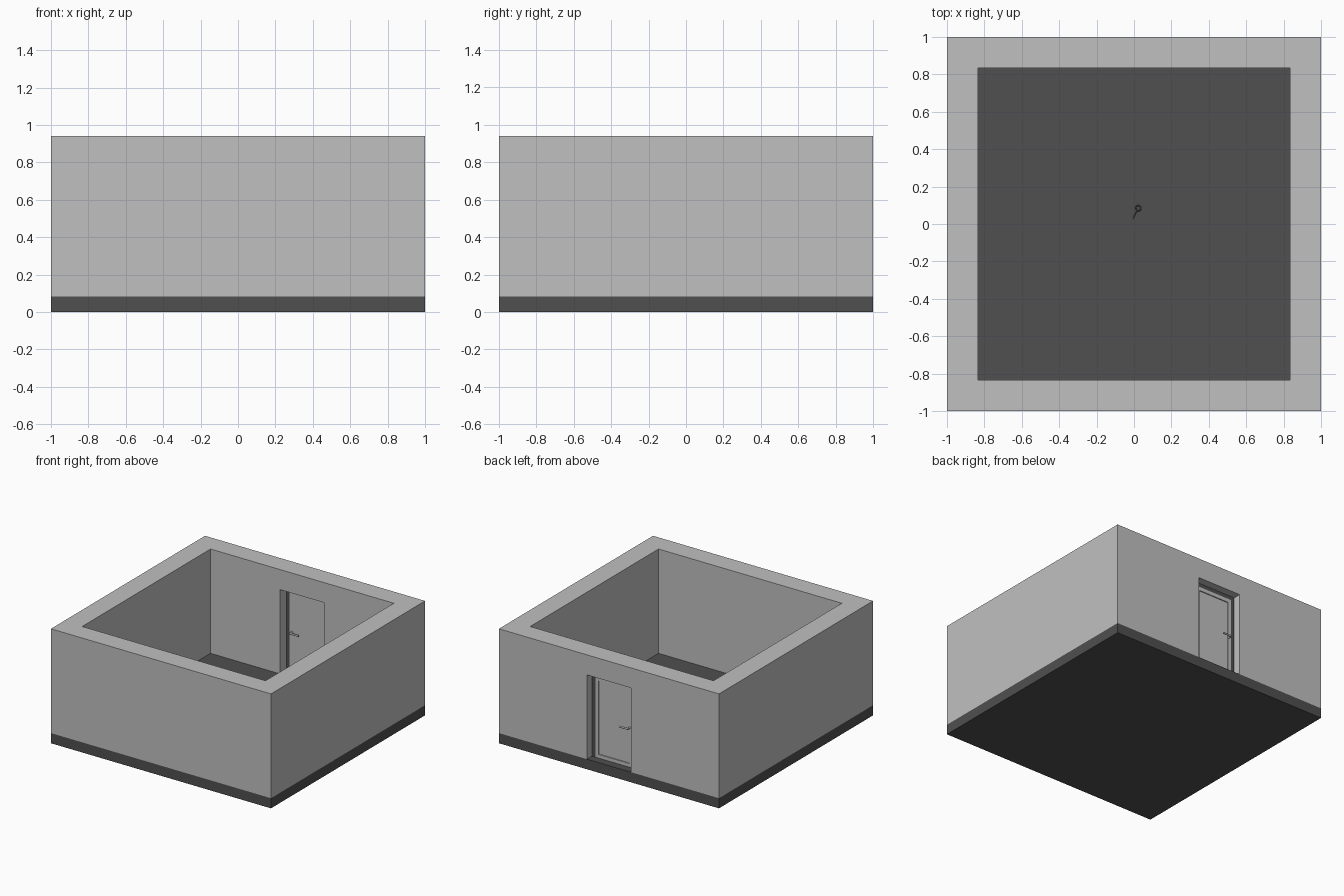
import bpy

cube = bpy.data.objects.get("Cube")
if cube:
    bpy.data.objects.remove(cube, do_unlink=True)


def material(name, value):
    m = bpy.data.materials.new(name)
    m.use_nodes = True
    color = (value, value, value, 1)
    m.diffuse_color = color
    m.node_tree.nodes["Principled BSDF"].inputs["Base Color"].default_value = color
    return m


LIGHT = material("light grey plaster", 0.527)
DARK = material("dark grey concrete", 0.08)


def finish(name, mat):
    ob = bpy.context.object
    ob.name = name
    ob.data.materials.append(mat)
    return ob


def box(name, mat, x, y, z):
    """Box spanning the given (low, high) ranges."""
    spans = (x, y, z)
    bpy.ops.mesh.primitive_cube_add(size=1, location=[(a + b) / 2 for a, b in spans])
    ob = finish(name, mat)
    ob.scale = [b - a for a, b in spans]
    bpy.ops.object.transform_apply(location=False, rotation=False, scale=True)
    return ob


def cylinder(name, mat, radius, depth, location, rotation=(0, 0, 0)):
    bpy.ops.mesh.primitive_cylinder_add(vertices=16, radius=radius, depth=depth,
                                        location=location, rotation=rotation)
    ob = finish(name, mat)
    bpy.ops.object.shade_smooth_by_angle()
    return ob


def cut(target, cutter):
    """Subtract the cutter and discard it."""
    mod = target.modifiers.new("cut", "BOOLEAN")
    mod.operation = "DIFFERENCE"
    mod.solver = "EXACT"
    mod.object = cutter
    bpy.context.view_layer.objects.active = target
    bpy.ops.object.modifier_apply(modifier=mod.name)
    bpy.data.objects.remove(cutter, do_unlink=True)


FLOOR, TOP, INNER = 0.083, 0.94, 0.833
HALF, HEAD = 0.2, 0.775          # doorway half width and head height
Y0, Y1 = 0.913, 0.935            # door plane

# Floor slab and the four walls with a doorway at the back
box("floor_slab", DARK, (-1, 1), (-1, 1), (0, FLOOR))
walls = box("walls", LIGHT, (-1, 1), (-1, 1), (FLOOR, TOP))
cut(walls, box("room_cutter", LIGHT, (-INNER, INNER), (-INNER, INNER), (0, 2)))
cut(walls, box("doorway_cutter", LIGHT, (-HALF, HALF), (0.7, 1.2), (0, HEAD)))

# Door frame
F = 0.03
frame = box("door_frame", DARK, (-HALF, HALF), (Y0, Y1), (FLOOR, HEAD))
cut(frame, box("frame_cutter", DARK, (F - HALF, HALF - F), (0.7, 1.2), (0, HEAD - F)))

# Door leaf with a shallow recessed panel on the outside
L, LEAF_TOP, STILE = HALF - F, HEAD - F, 0.03
leaf = box("door_leaf", LIGHT, (-L, L), (Y0, Y1), (FLOOR, LEAF_TOP))
cut(leaf, box("panel_cutter", LIGHT, (STILE - L, L - STILE), (Y1 - 0.008, 1.2),
              (FLOOR + STILE, LEAF_TOP - STILE)))

# Lever handles on both sides
HX, HZ = -0.145, 0.41
for side, y, out in (("outer", Y1, 1), ("inner", Y0, -1)):
    cylinder(side + "_handle_stem", LIGHT, 0.008, 0.03,
             (HX, y + out * 0.015, HZ), (1.5708, 0, 0))
    cylinder(side + "_handle_lever", LIGHT, 0.007, 0.08,
             (HX + 0.035, y + out * 0.03, HZ), (0, 1.5708, 0))

# Small ring with a thin shank lying on the floor
bpy.ops.mesh.primitive_torus_add(major_segments=16, minor_segments=8, major_radius=0.014,
                                 minor_radius=0.004, location=(0.023, 0.085, FLOOR + 0.002))
finish("floor_ring", DARK)
bpy.ops.object.shade_smooth_by_angle()
cylinder("ring_shank", DARK, 0.002, 0.05, (0.005, 0.05, FLOOR), (1.5708, 0, -0.45))
